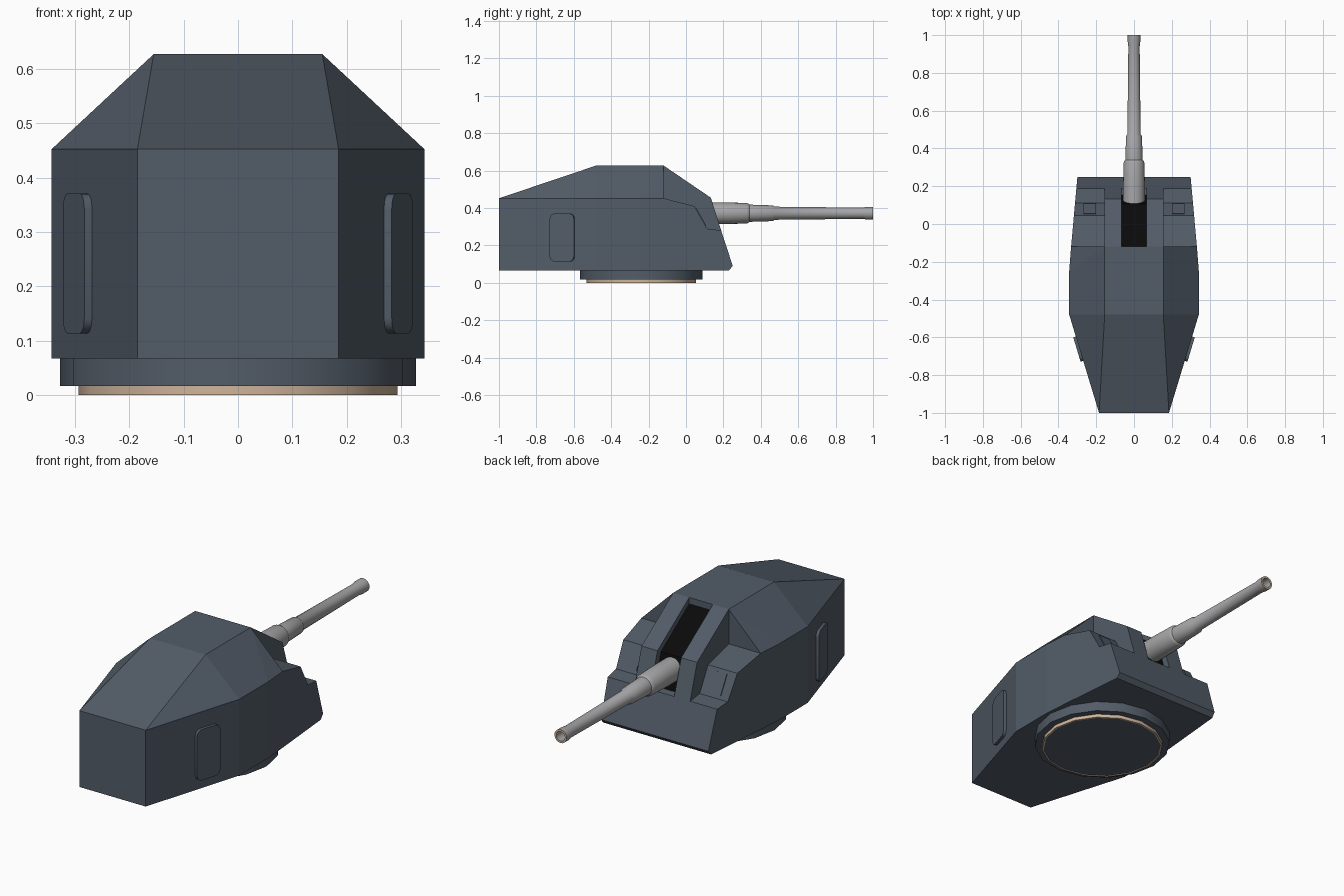
import bpy, bmesh, math
from mathutils import Matrix, Vector

if "Cube" in bpy.data.objects:
    bpy.data.objects.remove(bpy.data.objects["Cube"], do_unlink=True)


def material(name, rgb, rough=0.7):
    m = bpy.data.materials.new(name)
    m.use_nodes = True
    m.diffuse_color = (*rgb, 1)
    bsdf = m.node_tree.nodes["Principled BSDF"]
    bsdf.inputs["Base Color"].default_value = (*rgb, 1)
    bsdf.inputs["Roughness"].default_value = rough
    return m


SLATE = material("slate paint", (0.085, 0.107, 0.137))
GREY = material("gun grey", (0.38, 0.38, 0.39))
TAN = material("bare metal tan", (0.62, 0.46, 0.33))
BLACK = material("slot black", (0.003, 0.003, 0.003))


def finish(name, bm, *mats, smooth=False):
    bmesh.ops.recalc_face_normals(bm, faces=bm.faces)
    mesh = bpy.data.meshes.new(name)
    bm.to_mesh(mesh)
    bm.free()
    ob = bpy.data.objects.new(name, mesh)
    bpy.context.collection.objects.link(ob)
    for m in mats:
        mesh.materials.append(m)
    if smooth:
        bpy.ops.object.select_all(action='DESELECT')
        ob.select_set(True)
        bpy.context.view_layer.objects.active = ob
        bpy.ops.object.shade_smooth_by_angle(angle=math.radians(35))
    return ob


def prism(name, profile, left, right, mat):
    """Extrude a (y, z) profile between x = left(y) and x = right(y)."""
    bm = bmesh.new()
    a = [bm.verts.new((left(y), y, z)) for y, z in profile]
    b = [bm.verts.new((right(y), y, z)) for y, z in profile]
    bm.faces.new(a)
    bm.faces.new(b)
    for i in range(len(a)):
        j = (i + 1) % len(a)
        bm.faces.new((a[i], a[j], b[j], b[i]))
    return finish(name, bm, mat)


def lathe(profile, segments, place):
    """Spin a closed (height, radius) loop around z, then place it."""
    bm = bmesh.new()
    rings = [[bm.verts.new((r * math.cos(t), r * math.sin(t), h))
              for t in (math.tau * k / segments for k in range(segments))]
             for h, r in profile]
    for i, ring in enumerate(rings):
        nxt = rings[(i + 1) % len(rings)]
        for k in range(segments):
            n = (k + 1) % segments
            bm.faces.new((ring[k], ring[n], nxt[n], nxt[k]))
    bm.transform(place)
    return bm


BASE, EAVE, ROOF, STEP = 0.067, 0.452, 0.627, -0.12

# Rear housing: faceted walls with a tapered roof
bm = bmesh.new()
plan = [(0.185, -1), (0.343, -0.48), (0.343, -0.25), (0.333, STEP)]
for s in (-1, 1):
    for x, y in plan:
        for z in (BASE, EAVE):
            bm.verts.new((s * x, y, z))
    for y in (-0.48, STEP):
        bm.verts.new((s * 0.155, y, ROOF))
bmesh.ops.convex_hull(bm, input=bm.verts)
bmesh.ops.dissolve_limit(bm, angle_limit=0.01, verts=bm.verts, edges=bm.edges)
finish("rear_housing", bm, SLATE)


# Front shield with stepped shoulders, narrowing forward
def width(y):
    return 0.333 - 0.09 * (y - STEP)


shoulder = [(STEP, BASE), (STEP, EAVE), (0.045, 0.41), (0.112, 0.29),
            (0.188, 0.28), (0.25, 0.09), (0.23, BASE)]
prism("front_shield", shoulder, lambda y: -width(y), width, SLATE)

# Raised cheeks on both sides of the gun slot
cheek = [(STEP, 0.25), (STEP, ROOF), (0.133, 0.455), (0.188, 0.28), (0.188, 0.25)]
for side, s in (("left", 1), ("right", -1)):
    prism(side + "_cheek", cheek, lambda y: s * 0.066, lambda y: s * 0.155, SLATE)

# Recessed black screen in the gun slot
screen = [(STEP, 0.27), (STEP, 0.595), (0.105, 0.44), (0.157, 0.27)]
prism("slot_screen", screen, lambda y: -0.067, lambda y: 0.067, BLACK)


def panel(name, size, radius, place):
    """Plate facing local x, its outline corners rounded."""
    bm = bmesh.new()
    bmesh.ops.create_cube(bm, size=1)
    bm.transform(Matrix.Diagonal((*size, 1)))
    edges = [e for e in bm.edges
             if abs((e.verts[0].co - e.verts[1].co).normalized().x) > 0.9]
    if radius:
        bmesh.ops.bevel(bm, geom=edges, offset=radius, segments=4,
                        profile=0.5, affect='EDGES')
    bm.transform(place)
    finish(name, bm, SLATE, smooth=True)


# Side doors on the angled rear walls, sight hatches on the shoulders
wall_angle = math.atan2(0.158, 0.52)
pitch = math.atan2(0.067, 0.12)
for side, s in (("left", 1), ("right", -1)):
    door = (Matrix.Translation((s * 0.288, -0.66, 0.242))
            @ Matrix.Rotation(-s * wall_angle, 4, 'Z'))
    panel(side + "_door", (0.03, 0.135, 0.257), 0.028, door)
    hatch = (Matrix.Translation((s * 0.235, 0.0785, 0.35))
             @ Matrix.Rotation(pitch, 4, 'X')
             @ Matrix.Rotation(math.pi / 2, 4, 'Z'))
    panel(side + "_sight_hatch", (0.009, 0.066, 0.105), 0, hatch)

# Stepped gun barrel with a hollow, flared muzzle
barrel = [(0.06, 0.058), (0.2, 0.058), (0.325, 0.055), (0.335, 0.051),
          (0.34, 0.046), (0.465, 0.042), (0.475, 0.035), (0.94, 0.03),
          (0.97, 0.034), (1.0, 0.034), (1.0, 0.024), (0.85, 0.022),
          (0.85, 0.001), (0.06, 0.001)]
bm = lathe(barrel, 24, Matrix.Translation((0, 0, 0.372))
           @ Matrix.Rotation(-math.pi / 2, 4, 'X'))
for f in bm.faces:
    if f.calc_center_median().y > 0.995:
        f.material_index = 1
finish("gun_barrel", bm, GREY, TAN, smooth=True)

# Turning ring and the bare metal seat under it
centre = Matrix.Translation((0, -0.24, 0))
bm = lathe([(0.017, 0.327), (0.08, 0.327), (0.08, 0.001), (0.017, 0.001)], 16, centre)
finish("turning_ring", bm, SLATE, smooth=True)
bm = lathe([(0, 0.293), (0.02, 0.293), (0.02, 0.284), (0, 0.284)], 16, centre)
finish("ring_seat", bm, TAN, smooth=True)
bm = lathe([(0.003, 0.286), (0.02, 0.286), (0.02, 0.001), (0.003, 0.001)], 16, centre)
finish("ring_floor", bm, SLATE)
